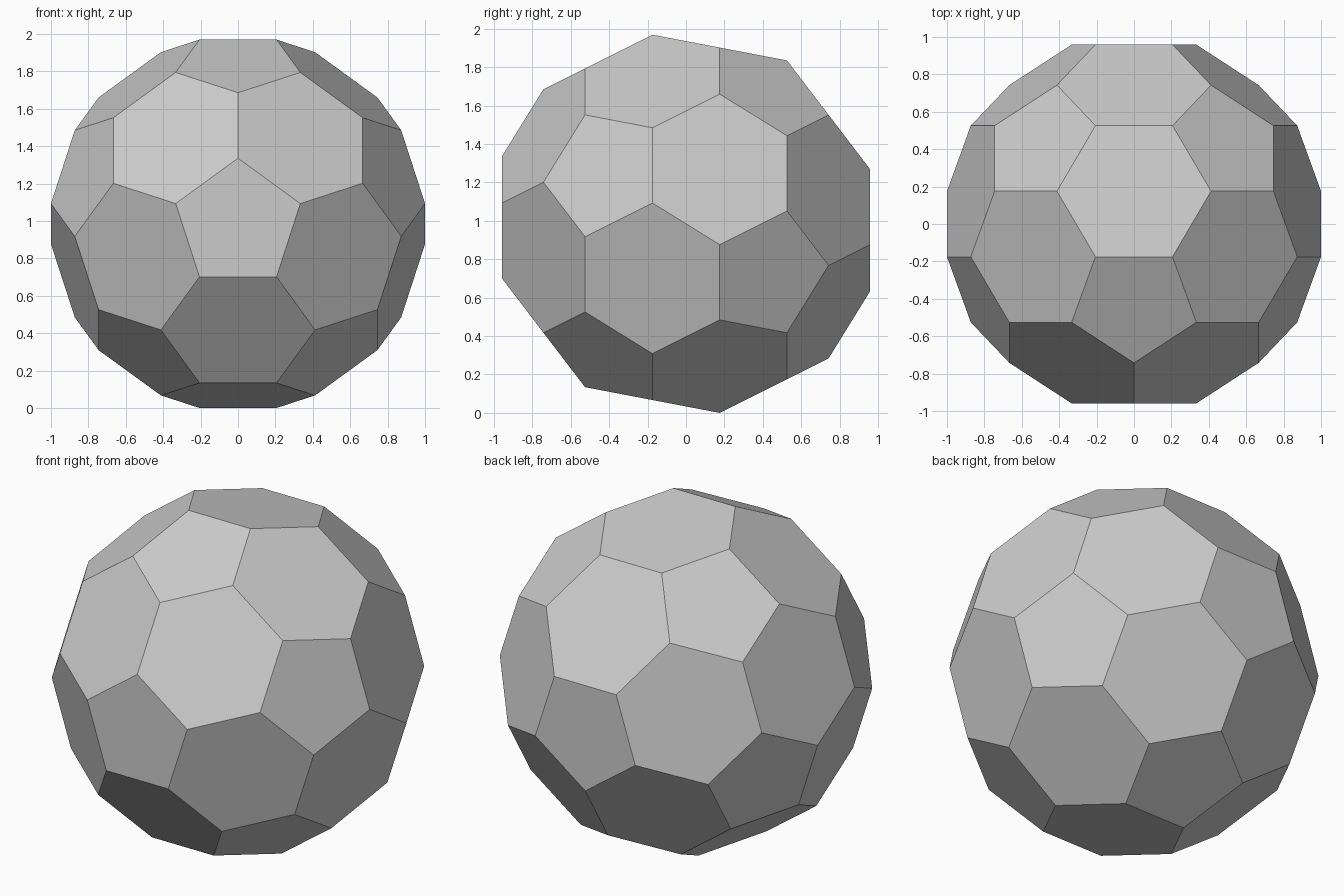
import bpy, bmesh, math
from mathutils import Matrix, Vector

if "Cube" in bpy.data.objects:
    bpy.data.objects.remove(bpy.data.objects["Cube"])

PHI = (1 + math.sqrt(5)) / 2

# Icosahedron from three golden rectangles
bm = bmesh.new()
for s in (-1, 1):
    for t in (-PHI, PHI):
        for p in ((0, s, t), (s, t, 0), (t, 0, s)):
            bm.verts.new(Vector(p) / PHI)
bmesh.ops.convex_hull(bm, input=bm.verts[:])

# Cut every corner at a third of each edge: 12 pentagons and 20 hexagons
bmesh.ops.bevel(bm, geom=bm.verts[:], affect='VERTICES', offset_type='PERCENT',
                offset=100 / 3, segments=1, profile=0.5, clamp_overlap=False)
bmesh.ops.recalc_face_normals(bm, faces=bm.faces[:])

# Tilt about x and rest on the ground
bm.transform(Matrix.Rotation(math.atan(PHI), 4, 'X'))
low = min(v.co.z for v in bm.verts)
bmesh.ops.translate(bm, verts=bm.verts[:], vec=(0, 0, -low))

mesh = bpy.data.meshes.new("faceted_ball")
bm.to_mesh(mesh)
bm.free()
ball = bpy.data.objects.new("faceted_ball", mesh)
bpy.context.collection.objects.link(ball)

grey = bpy.data.materials.new("light grey")
grey.diffuse_color = (0.6, 0.6, 0.6, 1)
grey.use_nodes = True
grey.node_tree.nodes["Principled BSDF"].inputs["Base Color"].default_value = grey.diffuse_color
mesh.materials.append(grey)
